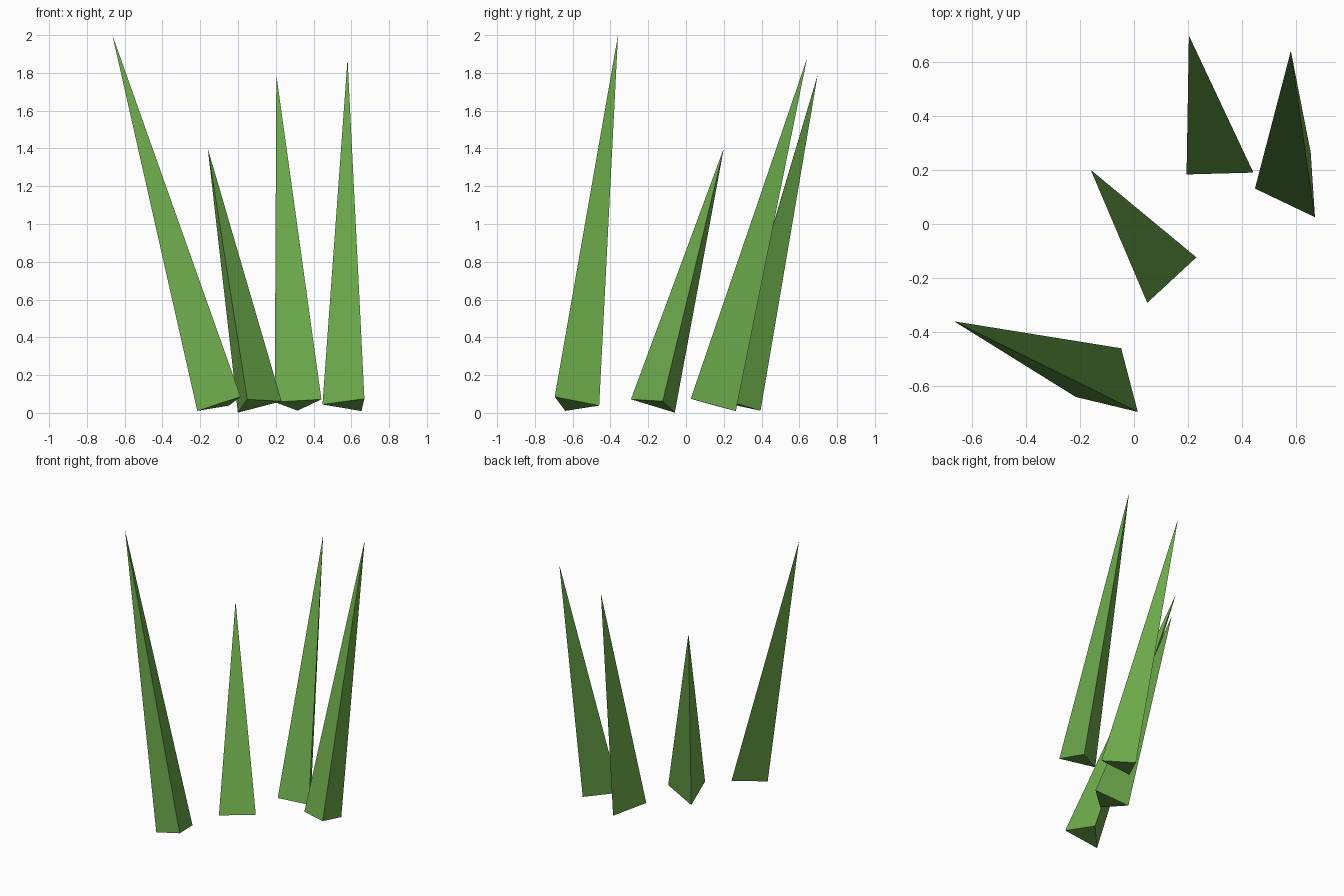
import bpy, bmesh, math
from mathutils import Vector, Matrix

cube = bpy.data.objects.get("Cube")
if cube:
    bpy.data.objects.remove(cube, do_unlink=True)

# One grass green for every blade
GREEN = (0.15, 0.40, 0.07, 1.0)
green = bpy.data.materials.new("grass_green")
green.use_nodes = True
green.diffuse_color = GREEN
bsdf = next(n for n in green.node_tree.nodes if n.type == 'BSDF_PRINCIPLED')
bsdf.inputs["Base Color"].default_value = GREEN

BASE_RADIUS = 0.143
SIDES = 3


def grass_blade(name, foot, tip, corner):
    """Three-sided spike from foot to tip, rolled so that one base corner faces 'corner'."""
    foot, tip = Vector(foot), Vector(tip)
    axis = (tip - foot).normalized()
    spoke = Vector(corner) - foot
    spoke = (spoke - axis * spoke.dot(axis)).normalized() * BASE_RADIUS

    bm = bmesh.new()
    base = [bm.verts.new(foot + Matrix.Rotation(math.tau * i / SIDES, 3, axis) @ spoke)
            for i in range(SIDES)]
    peak = bm.verts.new(tip)
    bm.faces.new(base[::-1])
    for i in range(SIDES):
        bm.faces.new((base[i], base[(i + 1) % SIDES], peak))
    bmesh.ops.recalc_face_normals(bm, faces=bm.faces)

    mesh = bpy.data.meshes.new(name)
    bm.to_mesh(mesh)
    bm.free()
    mesh.materials.append(green)
    blade = bpy.data.objects.new(name, mesh)
    bpy.context.collection.objects.link(blade)
    return blade


# Tuft of four leaning blades
grass_blade("front_right_blade", foot=(-0.083, -0.598, 0.045),
            tip=(-0.665, -0.36, 2.0), corner=(0.015, -0.695, 0.08))
grass_blade("middle_blade", foot=(0.093, -0.158, 0.045),
            tip=(-0.16, 0.20, 1.40), corner=(0.0, -0.06, 0.005))
grass_blade("back_blade", foot=(0.317, 0.256, 0.047),
            tip=(0.203, 0.697, 1.79), corner=(0.315, 0.395, 0.015))
grass_blade("left_blade", foot=(0.59, 0.14, 0.043),
            tip=(0.58, 0.64, 1.875), corner=(0.45, 0.13, 0.04))
